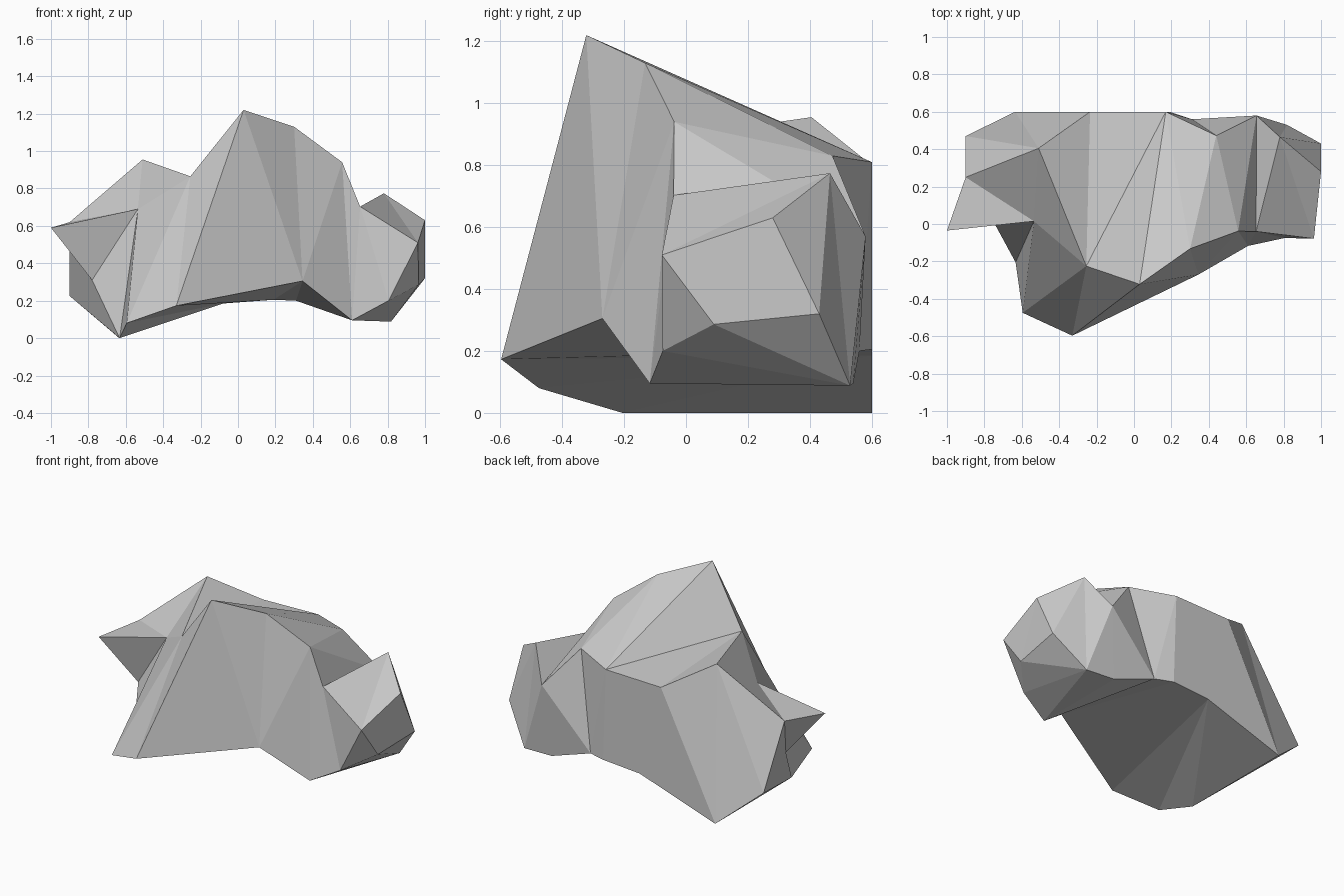
import bpy
import bmesh

# Cross-sections from left to right. Each has four corners:
# bottom back, top back, top front, bottom front
SECTIONS = [
    [(-.90, .47, .225), (-.90, .25, .62), (-1.0, -.035, .59), (-.78, .065, .31)],
    [(-.635, .60, 0), (-.51, .405, .955), (-.535, .015, .69), (-.633, -.205, 0)],
    [(-.08, .60, .185), (-.235, .60, .80), (-.255, -.225, .865), (-.595, -.475, .08)],
    [(.19, .60, .205), (.17, .60, .81), (.03, -.322, 1.22), (-.33, -.597, .173)],
    [(.31, .56, .20), (.44, .473, .83), (.30, -.132, 1.13), (.345, -.27, .305)],
    [(.61, .54, .095), (.655, .58, .57), (.557, -.038, .94), (.61, -.117, .095)],
    [(.818, .53, .088), (.78, .465, .774), (.653, -.04, .703), (.805, -.075, .20)],
    [(1.0, .43, .32), (1.0, .28, .63), (.962, -.078, .51), (.966, .09, .286)],
]
# Crease direction of the back, top, front and bottom panel between sections
CREASES = ["1100", "1111", "1010", "0110", "1100", "0101", "0100"]

bm = bmesh.new()
rings = [[bm.verts.new(p) for p in section] for section in SECTIONS]

# Faceted sides: two triangles per panel
for a, b, creases in zip(rings, rings[1:], CREASES):
    for k, crease in enumerate(creases):
        n = (k + 1) % 4
        if crease == "1":
            tris = [(a[k], a[n], b[n]), (a[k], b[n], b[k])]
        else:
            tris = [(a[k], a[n], b[k]), (a[n], b[n], b[k])]
        for tri in tris:
            bm.faces.new(tri)

# End caps
for r in (rings[0], rings[-1]):
    bm.faces.new((r[0], r[1], r[3]))
    bm.faces.new((r[1], r[2], r[3]))

bmesh.ops.recalc_face_normals(bm, faces=bm.faces[:])
mesh = bpy.data.meshes.new("rock")
bm.to_mesh(mesh)
bm.free()
bpy.context.collection.objects.link(bpy.data.objects.new("rock", mesh))
